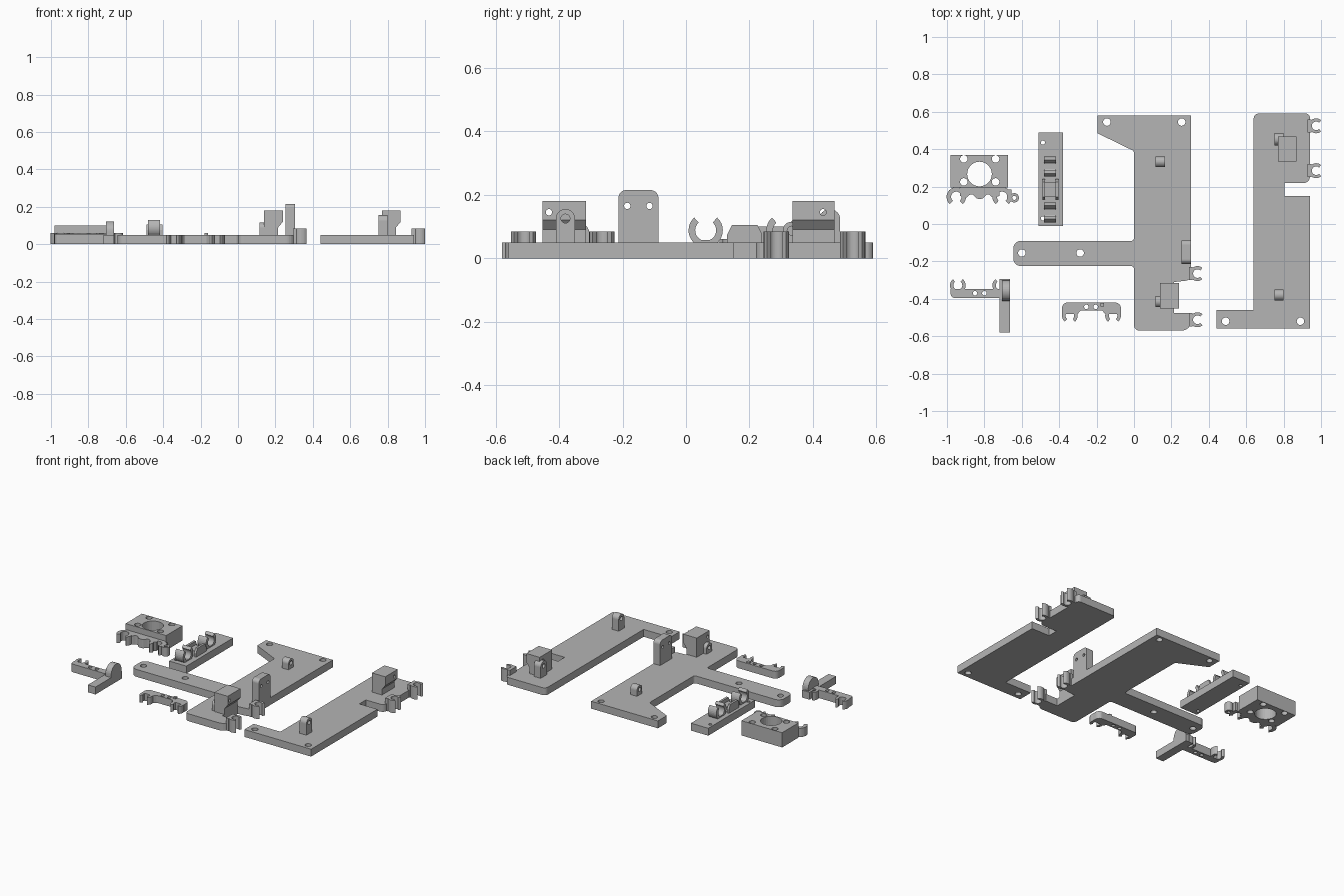
import bpy, math
from mathutils import Matrix, Vector

if "Cube" in bpy.data.objects:
    bpy.data.objects.remove(bpy.data.objects["Cube"])

grey = bpy.data.materials.new("plain_grey")
grey.diffuse_color = (0.46, 0.46, 0.46, 1)
grey.use_nodes = True
grey.node_tree.nodes["Principled BSDF"].inputs["Base Color"].default_value = grey.diffuse_color

# local (u, v, w) axes for a profile extruded along each world axis
AXES = {
    'z': Matrix.Identity(4),
    'x': Matrix(((0, 0, 1, 0), (1, 0, 0, 0), (0, 1, 0, 0), (0, 0, 0, 1))),
    'y': Matrix(((1, 0, 0, 0), (0, 0, -1, 0), (0, 1, 0, 0), (0, 0, 0, 1))),
}


def rounded(points):
    """Outline from (u, v) or (u, v, radius) corners."""
    out, n = [], len(points)
    for i, p in enumerate(points):
        c = Vector(p[:2])
        r = p[2] if len(p) > 2 else 0
        if not r:
            out.append(tuple(c))
            continue
        a = (Vector(points[i - 1][:2]) - c).normalized()
        b = (Vector(points[(i + 1) % n][:2]) - c).normalized()
        half = a.angle(b) / 2
        t, w = r / math.tan(half), math.sin(half)
        for k in range(9):
            s = k / 8
            k0, k1, k2 = (1 - s) ** 2, 2 * w * s * (1 - s), s * s
            out.append(tuple((k0 * (c + a * t) + k1 * c + k2 * (c + b * t)) / (k0 + k1 + k2)))
    return out


def rect(u0, u1, v0, v1, r=0):
    return rounded([(u0, v0, r), (u1, v0, r), (u1, v1, r), (u0, v1, r)])


def circle(u, v, r, n=28):
    return [(u + r * math.cos(2 * math.pi * k / n), v + r * math.sin(2 * math.pi * k / n)) for k in range(n)]


def c_ring(u, v, ro, ri, facing, gap):
    """Open ring whose mouth points toward the facing angle (degrees)."""
    n = 24
    angs = [math.radians(facing + gap + (360 - 2 * gap) * k / n) for k in range(n + 1)]
    return ([(u + ro * math.cos(a), v + ro * math.sin(a)) for a in angs] +
            [(u + ri * math.cos(a), v + ri * math.sin(a)) for a in reversed(angs)])


def solid(name, outline, lo, hi, axis='z', holes=()):
    """Extrude an outline with round holes (u, v, r) from lo to hi."""
    cu = bpy.data.curves.new(name, 'CURVE')
    cu.dimensions, cu.fill_mode = '2D', 'BOTH'
    cu.extrude = (hi - lo) / 2
    for pts in [outline] + [circle(*h) for h in holes]:
        sp = cu.splines.new('POLY')
        sp.points.add(len(pts) - 1)
        for q, (u, v) in zip(sp.points, pts):
            q.co = (u, v, 0, 1)
        sp.use_cyclic_u = True
        sp.use_smooth = False
    mid = (lo + hi) / 2
    ob = bpy.data.objects.new(name, cu)
    bpy.context.collection.objects.link(ob)
    ob.matrix_world = AXES[axis] @ Matrix.Translation((0, 0, -mid if axis == 'y' else mid))
    bpy.ops.object.select_all(action='DESELECT')
    ob.select_set(True)
    bpy.context.view_layer.objects.active = ob
    bpy.ops.object.convert(target='MESH')
    ob = bpy.context.object
    bpy.ops.object.mode_set(mode='EDIT')
    bpy.ops.mesh.select_all(action='SELECT')
    bpy.ops.mesh.remove_doubles(threshold=0.00005)
    bpy.ops.mesh.normals_make_consistent(inside=False)
    bpy.ops.object.mode_set(mode='OBJECT')
    ob.data.materials.clear()
    ob.data.materials.append(grey)
    return ob


def lug(name, x0, x1, y, half, top, bore):
    """Upright round-topped ear with a bore along x."""
    r = half * 0.99
    solid(name, rounded([(y - half, 0.04), (y + half, 0.04), (y + half, top, r), (y - half, top, r)]),
          x0, x1, 'x', [(y, top - half, bore)] if bore else [])


def stop_block(name, x, y0, y1, hole_y):
    """Block with an overhanging upper side and a small cross hole."""
    ob = solid(name, [(x, 0.04), (x + 0.075, 0.04), (x + 0.075, 0.09), (x + 0.1, 0.12),
                      (x + 0.1, 0.18), (x, 0.18)], y0, y1, 'y')
    cut = solid(name + "_cutter", circle(hole_y, 0.145, 0.01, 16), x - 0.05, x + 0.15, 'x')
    cut.hide_render = True
    cut.hide_set(True)
    m = ob.modifiers.new("cross_hole", 'BOOLEAN')
    m.operation, m.object, m.solver = 'DIFFERENCE', cut, 'EXACT'


def edge_clip(name, x, y):
    solid(name, c_ring(x + 0.034, y, 0.04, 0.023, 0, 48), 0, 0.085)
    solid(name + "_root", rect(x - 0.012, x + 0.008, y - 0.035, y + 0.035), 0, 0.085)


T = 0.05

# right plate
solid("right_plate", rounded([
    (0.44, -0.56), (0.94, -0.56), (0.94, 0.15), (0.805, 0.15), (0.805, 0.22), (0.94, 0.22, 0.03),
    (0.94, 0.59, 0.02), (0.64, 0.59, 0.025), (0.64, -0.46), (0.44, -0.46)]), 0, T,
    holes=[(0.49, -0.52, 0.02), (0.89, -0.52, 0.02)])
stop_block("right_stop_block", 0.77, 0.335, 0.468, 0.432)
lug("right_back_lug", 0.75, 0.80, 0.453, 0.033, 0.155, 0.014)
lug("right_front_lug", 0.75, 0.80, -0.38, 0.03, 0.155, 0.014)
for i, y in enumerate((0.285, 0.525)):
    edge_clip(f"right_clip_{i}", 0.94, y)

# middle plate with side arm
solid("middle_plate", rounded([
    (-0.195, 0.58), (0.305, 0.58), (0.305, -0.30, 0.03), (0.215, -0.31), (0.215, -0.475),
    (0.305, -0.475), (0.305, -0.57, 0.05), (0.0, -0.57, 0.03), (0.0, -0.225, 0.015),
    (-0.645, -0.225, 0.04), (-0.645, -0.09, 0.04), (0.0, -0.09, 0.015), (0.0, 0.39, 0.02),
    (-0.195, 0.485)]), 0, T,
    holes=[(-0.145, 0.545, 0.02), (0.255, 0.545, 0.02), (-0.6, -0.155, 0.02), (-0.288, -0.155, 0.02)])
stop_block("middle_stop_block", 0.14, -0.452, -0.315, -0.432)
lug("middle_front_lug", 0.115, 0.165, -0.415, 0.03, 0.115, 0.014)
lug("middle_back_lug", 0.115, 0.165, 0.333, 0.028, 0.115, 0.014)
for i, y in enumerate((-0.265, -0.512)):
    edge_clip(f"middle_clip_{i}", 0.305, y)
solid("upright_tab", rounded([(-0.213, 0.0), (-0.087, 0.0), (-0.087, 0.215, 0.025), (-0.213, 0.215, 0.025)]),
      0.255, 0.305, 'x', [(-0.185, 0.165, 0.01), (-0.115, 0.165, 0.01)])

# bored block with front hooks
solid("bored_block", rect(-0.98, -0.675, 0.195, 0.37), 0, 0.1,
      holes=[(-0.825, 0.25, 0.052 + 0.002)] and
      [(-0.91, 0.348, 0.02), (-0.74, 0.348, 0.02), (-0.91, 0.225, 0.02), (-0.74, 0.225, 0.02),
       (-0.826, 0.267, 0.066)])
solid("hook_bar", rounded([(-0.93, 0.2), (-0.93, 0.15), (-0.895, 0.14, 0.015), (-0.87, 0.165, 0.015),
                           (-0.84, 0.135, 0.015), (-0.81, 0.135, 0.015), (-0.78, 0.165, 0.015),
                           (-0.755, 0.14, 0.015), (-0.72, 0.15), (-0.72, 0.2)]), 0, 0.06)
for i, x in enumerate((-0.95, -0.705)):
    solid(f"bar_hook_{i}", c_ring(x, 0.145, 0.052, 0.028, -90, 42), 0, 0.06)
solid("bar_eye", circle(-0.64, 0.14, 0.025), 0, 0.06, holes=[(-0.64, 0.14, 0.011)])
solid("bar_eye_link", rect(-0.68, -0.655, 0.135, 0.185), 0, 0.06)

# small rail with upright clips
solid("rail_plate", rect(-0.51, -0.38, -0.01, 0.49), 0, T,
      holes=[(-0.487, 0.435, 0.011), (-0.487, 0.03, 0.011)])
for i, y in enumerate((0.062, 0.307)):
    solid(f"rail_clip_{i}", c_ring(y, 0.088, 0.054, 0.033, 90, 42), -0.48, -0.417, 'x')
    solid(f"rail_clip_foot_{i}", rect(y - 0.035, y + 0.035, 0.04, 0.058), -0.48, -0.417, 'x')
for i, x in enumerate((-0.49, -0.42)):
    solid(f"rail_cradle_side_{i}", [(0.13, 0.04), (0.24, 0.04), (0.24, 0.075), (0.225, 0.105),
                                    (0.145, 0.105), (0.13, 0.075)], x, x + 0.015, 'x')
solid("rail_cradle_core", rect(0.145, 0.225, 0.04, 0.08), -0.476, -0.419, 'x')

# left T bracket
solid("t_bracket_strip", rounded([(-0.98, -0.395, 0.02), (-0.7, -0.395), (-0.7, -0.348),
                                  (-0.98, -0.348)]), 0, 0.055,
      holes=[(-0.85, -0.37, 0.012), (-0.80, -0.37, 0.012)])
for i, x in enumerate((-0.942, -0.715)):
    solid(f"t_bracket_hook_{i}", c_ring(x, -0.328, 0.042, 0.024, 90, 38), 0, 0.055)
solid("t_bracket_leg", rect(-0.72, -0.663, -0.58, -0.295), 0, T)
lug("t_bracket_ear", -0.705, -0.663, -0.357, 0.055, 0.122, 0.0)

# front hook bracket
solid("hook_bracket", rounded([
    (-0.385, -0.48), (-0.385, -0.42, 0.03), (-0.07, -0.42, 0.03), (-0.07, -0.48), (-0.155, -0.48),
    (-0.17, -0.462, 0.01), (-0.285, -0.462, 0.01), (-0.30, -0.48)]), 0, T,
    holes=[(-0.255, -0.443, 0.012), (-0.205, -0.443, 0.012), (-0.343, -0.476, 0.002)][:2])
for i, x in enumerate((-0.343, -0.112)):
    solid(f"bracket_hook_{i}", c_ring(x, -0.49, 0.042, 0.023, -90, 40), 0, T)
solid("bracket_nub", rect(-0.18, -0.16, -0.44, -0.422), 0, 0.06)
